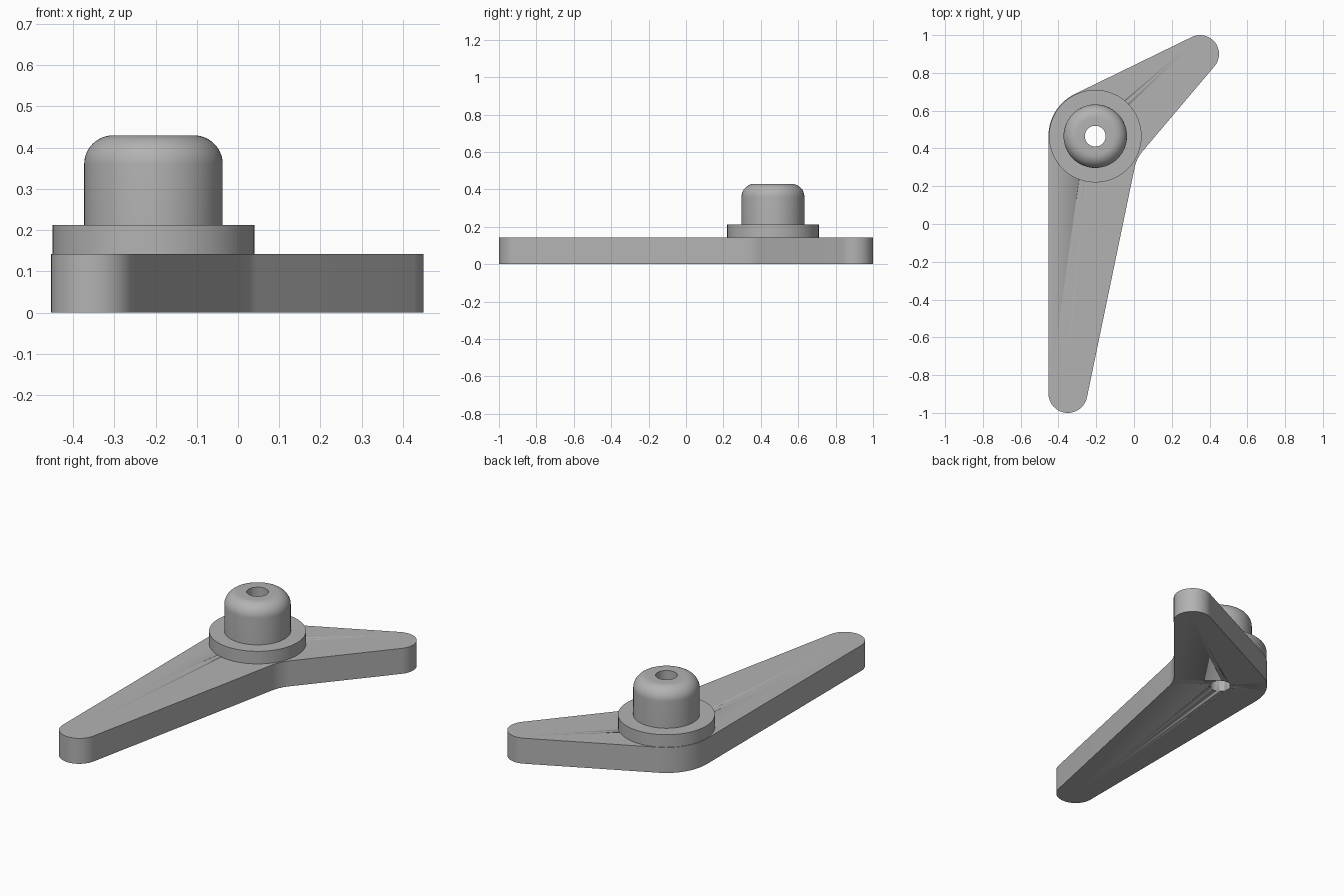
import bpy, bmesh, math
from mathutils import Vector, Matrix

if "Cube" in bpy.data.objects:
    bpy.data.objects.remove(bpy.data.objects["Cube"], do_unlink=True)

HUB = Vector((-0.205, 0.465))
PLATE_TOP, FLANGE_TOP, STEM_TOP = 0.142, 0.212, 0.43
HOLE_R = 0.055

grey = bpy.data.materials.new("satin_grey")
grey.use_nodes = True
colour = (0.45, 0.45, 0.45, 1)
grey.diffuse_color = colour
grey.node_tree.nodes["Principled BSDF"].inputs["Base Color"].default_value = colour


def finish(name, bm):
    """Turn a bmesh into a smooth-shaded object with sharp edges kept."""
    bmesh.ops.remove_doubles(bm, verts=bm.verts, dist=1e-5)
    bmesh.ops.recalc_face_normals(bm, faces=bm.faces)
    mesh = bpy.data.meshes.new(name)
    bm.to_mesh(mesh)
    bm.free()
    mesh.materials.append(grey)
    obj = bpy.data.objects.new(name, mesh)
    bpy.context.collection.objects.link(obj)
    bpy.ops.object.select_all(action="DESELECT")
    obj.select_set(True)
    bpy.context.view_layer.objects.active = obj
    bpy.ops.object.shade_smooth_by_angle(angle=math.radians(30))
    return obj


def lathe(name, profile):
    """Spin a closed (radius, height) profile around the hub axis."""
    bm = bmesh.new()
    verts = [bm.verts.new((HUB.x + r, HUB.y, z)) for r, z in profile]
    edges = [bm.edges.new((a, b)) for a, b in zip(verts, verts[1:] + verts[:1])]
    bmesh.ops.spin(bm, geom=verts + edges, cent=(HUB.x, HUB.y, 0), axis=(0, 0, 1),
                   angle=math.tau, steps=64)
    return finish(name, bm)


def belt_outline(circles, steps=20):
    """Tangent outline around circles; a negative radius gives an inner fillet."""
    n = len(circles)
    leave = []
    for i, (c1, r1) in enumerate(circles):
        c2, r2 = circles[(i + 1) % n]
        d = c2 - c1
        leave.append(math.atan2(d.y, d.x) - math.acos((r1 - r2) / d.length))
    points = []
    for i, (c, r) in enumerate(circles):
        start = leave[i - 1]
        sweep = (leave[i] - start) % math.tau
        if r < 0:
            sweep -= math.tau
        for k in range(steps + 1):
            a = start + sweep * k / steps
            points.append(c + r * Vector((math.cos(a), math.sin(a))))
    return points


# Two-armed lever plate
outline = belt_outline([
    (Vector((-0.35, -0.897)), 0.103),   # long arm tip
    (Vector((0.199, 0.257)), -0.2),     # inner elbow fillet
    (Vector((0.35, 0.9)), 0.1),         # short arm tip
    (HUB, 0.248),                       # outer elbow
])
bm = bmesh.new()
base = bm.faces.new([bm.verts.new((p.x, p.y, 0)) for p in outline])
top = bmesh.ops.extrude_face_region(bm, geom=[base], use_keep_orig=True)["geom"]
bmesh.ops.translate(bm, vec=(0, 0, PLATE_TOP),
                    verts=[v for v in top if isinstance(v, bmesh.types.BMVert)])
plate = finish("lever_plate", bm)

# Bore through the plate
bm = bmesh.new()
bmesh.ops.create_cone(bm, cap_ends=True, segments=64, radius1=HOLE_R, radius2=HOLE_R,
                      depth=1, matrix=Matrix.Translation((HUB.x, HUB.y, 0)))
cutter = finish("bore_cutter", bm)
cutter.hide_render = True
cutter.hide_viewport = True
bore = plate.modifiers.new("bore", "BOOLEAN")
bore.operation = "DIFFERENCE"
bore.solver = "EXACT"
bore.object = cutter

# Flange around the hub
lathe("hub_flange", [(HOLE_R, PLATE_TOP), (0.245, PLATE_TOP),
                     (0.245, FLANGE_TOP), (HOLE_R, FLANGE_TOP)])

# Stem with rounded shoulder
STEM_R, ROUND = 0.168, 0.07
shoulder = [(STEM_R - ROUND + ROUND * math.cos(a), STEM_TOP - ROUND + ROUND * math.sin(a))
            for a in (math.pi / 2 * k / 12 for k in range(13))]
lathe("hub_stem", [(HOLE_R, FLANGE_TOP), (STEM_R, FLANGE_TOP)] + shoulder
      + [(HOLE_R, STEM_TOP)])
